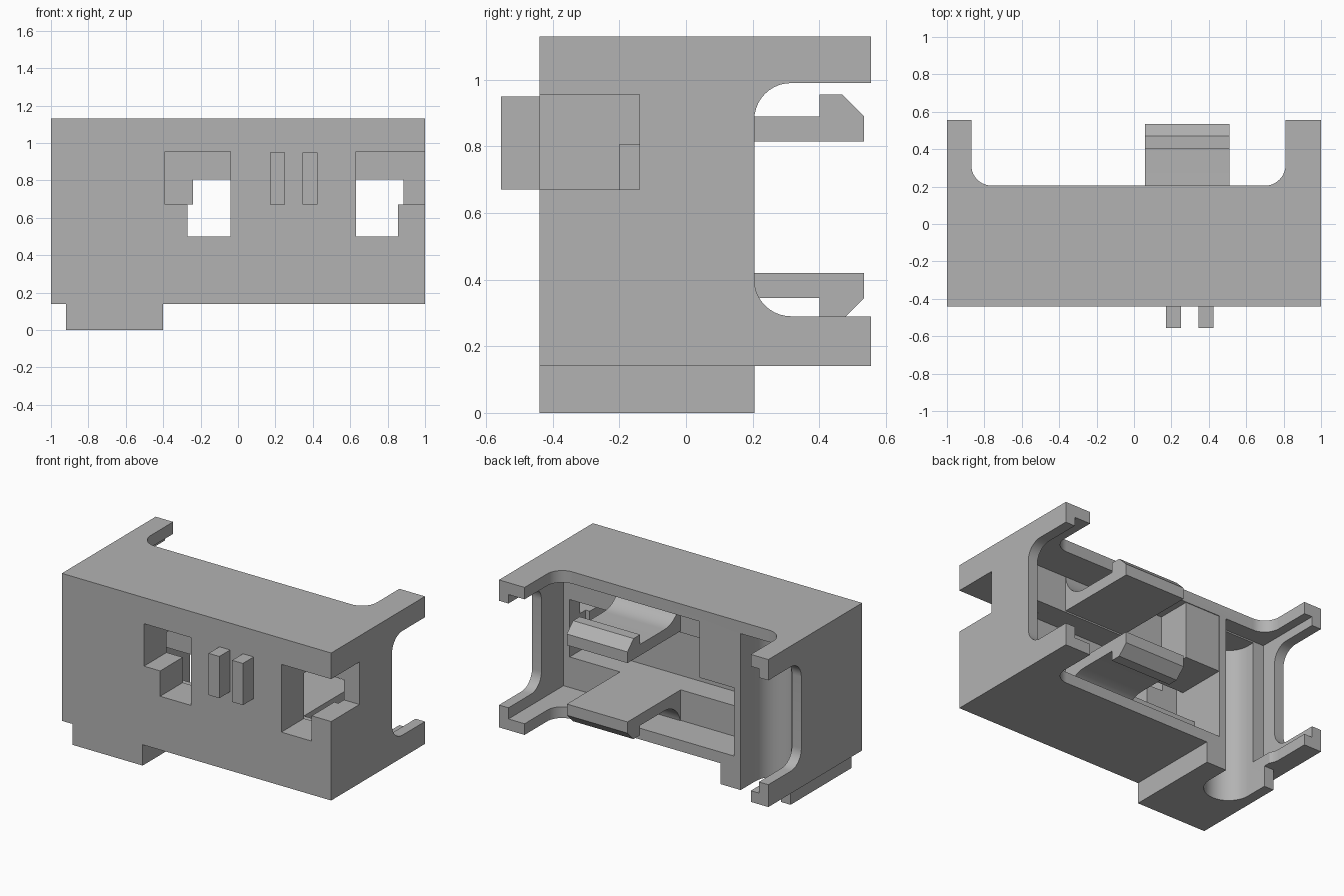
import bpy, bmesh, math
from mathutils import Vector

if "Cube" in bpy.data.objects:
    bpy.data.objects.remove(bpy.data.objects["Cube"], do_unlink=True)

grey = bpy.data.materials.new("plain grey")
grey.use_nodes = True
grey.diffuse_color = (0.45, 0.45, 0.45, 1)
grey.node_tree.nodes["Principled BSDF"].inputs["Base Color"].default_value = (0.45, 0.45, 0.45, 1)


def prism(name, points, axis, lo, hi):
    """Extrude a 2D outline along x (outline is y,z) or z (outline is x,y)."""
    def place(p, t):
        return (t, p[0], p[1]) if axis == "x" else (p[0], p[1], t)
    bm = bmesh.new()
    face = bm.faces.new([bm.verts.new(place(p, lo)) for p in points])
    top = bmesh.ops.extrude_face_region(bm, geom=[face])
    verts = [g for g in top["geom"] if isinstance(g, bmesh.types.BMVert)]
    bmesh.ops.translate(bm, verts=verts, vec=Vector(place((0, 0), hi - lo)))
    bmesh.ops.recalc_face_normals(bm, faces=bm.faces)
    mesh = bpy.data.meshes.new(name)
    bm.to_mesh(mesh)
    bm.free()
    mesh.materials.append(grey)
    ob = bpy.data.objects.new(name, mesh)
    bpy.context.collection.objects.link(ob)
    return ob


def box(name, x, y, z):
    return prism(name, [(x[0], y[0]), (x[1], y[0]), (x[1], y[1]), (x[0], y[1])], "z", *z)


def arc(cx, cy, r, start, end, n=10):
    angles = [math.radians(start + (end - start) * i / n) for i in range(n + 1)]
    return [(cx + r * math.cos(a), cy + r * math.sin(a)) for a in angles]


def combine(target, parts, operation):
    for part in parts:
        mod = target.modifiers.new("join", "BOOLEAN")
        mod.operation, mod.solver, mod.object = operation, "EXACT", part
        part.hide_render = True
    graph = bpy.context.evaluated_depsgraph_get()
    graph.update()
    mesh = bpy.data.meshes.new_from_object(target.evaluated_get(graph))
    target.modifiers.clear()
    target.data = mesh
    for part in parts:
        bpy.data.objects.remove(part, do_unlink=True)


BACK = 0.7
housing = box("housing", (-1, 1), (-0.44, 0.555), (0.14, 1.13))
foot = box("foot", (-0.92, -0.4), (-0.44, 0.205), (0, 0.25))
combine(housing, [foot], "UNION")

# rounded cut-outs that leave four corner arms at the back
R = 0.11
side_window = prism("side_window", [(BACK, 0.99)]
                    + arc(0.205 + R, 0.99 - R, R, 90, 180)
                    + arc(0.205 + R, 0.29 + R, R, 180, 270) + [(BACK, 0.29)], "x", -1.2, 1.2)
back_cutout = prism("back_cutout", [(-0.87, BACK)]
                    + arc(-0.87 + R, 0.205 + R, R, 180, 270)
                    + arc(0.81 - R, 0.205 + R, R, 270, 360) + [(0.81, BACK)], "z", -0.2, 1.3)

# inner chambers and the upright round channel through the foot
main_chamber = box("main_chamber", (-0.5, 0.93), (-0.03, BACK), (0.215, 1.05))
middle_chamber = box("middle_chamber", (-0.5, 0.885), (-0.2, 0.1), (0.42, 0.805))
end_chamber = box("end_chamber", (-0.93, -0.55), (0.1, BACK), (0.215, 1.05))
channel = prism("channel", arc(-0.7, 0.05, 0.15, 180, 360, 20)
                + [(-0.55, BACK), (-0.85, BACK)], "z", -0.1, 1.04)

# front openings, the second one running out through the side
cutters = [side_window, back_cutout, main_chamber, middle_chamber, end_chamber, channel,
           box("recess", (-0.39, -0.04), (-0.6, -0.14), (0.67, 0.955)),
           box("opening", (-0.27, -0.04), (-0.6, -0.1), (0.5, 0.7)),
           box("side_recess", (0.63, 1.2), (-0.6, -0.14), (0.67, 0.955)),
           box("side_opening", (0.63, 0.855), (-0.6, -0.1), (0.5, 0.7))]
combine(housing, cutters, "DIFFERENCE")

# hanging divider between chamber and channel
divider = box("divider", (-0.53, -0.24), (-0.14, 0.2), (0.67, 1.07))
parts = [housing, divider]


# hooked latches with a curved root
def latch(name, flip):
    outline = [(-0.06, 0.815), (0.535, 0.815), (0.535, 0.89), (0.47, 0.955), (0.4, 0.955), (0.4, 0.89)]
    outline += arc(0.14, 1.06, 0.17, 270, 180) + [(-0.06, 1.06)]
    if flip:
        outline = [(y, 1.235 - z) for y, z in outline]
    return prism(name, outline, "x", 0.06, 0.51)


parts += [latch("upper_latch", False), latch("lower_latch", True)]

# two keying ribs on the front
for name, x in (("inner_rib", 0.17), ("outer_rib", 0.345)):
    parts.append(box(name, (x, x + 0.08), (-0.555, -0.43), (0.67, 0.95)))

bpy.ops.object.select_all(action="DESELECT")
for ob in parts:
    ob.select_set(True)
bpy.context.view_layer.objects.active = housing
bpy.ops.object.shade_smooth_by_angle(angle=math.radians(30))
